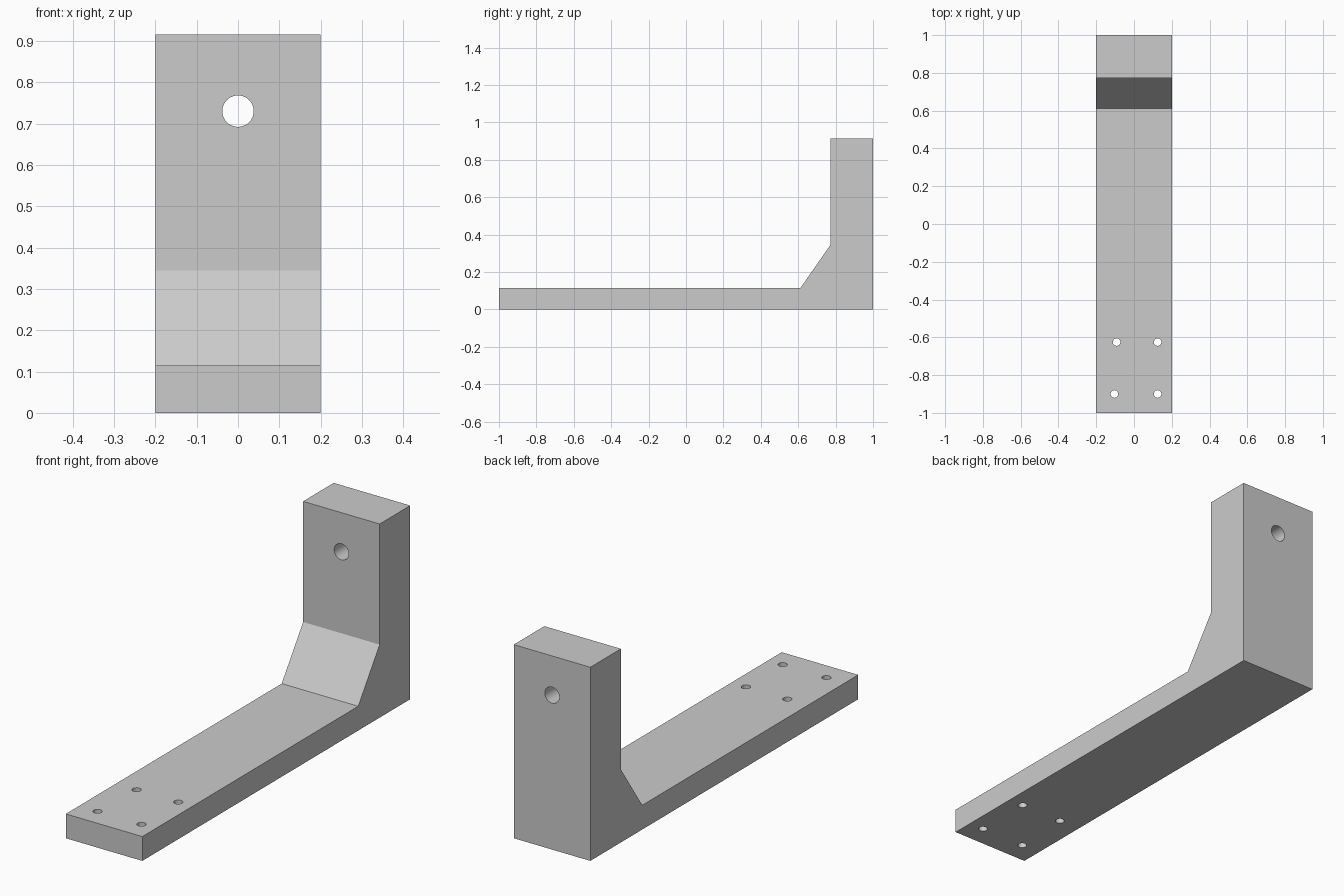
import bpy
import bmesh
from math import pi
from mathutils import Matrix, Vector

cube = bpy.data.objects.get("Cube")
if cube:
    bpy.data.objects.remove(cube, do_unlink=True)

HALF_WIDTH = 0.2


def add_object(name, bm):
    bmesh.ops.recalc_face_normals(bm, faces=bm.faces)
    mesh = bpy.data.meshes.new(name)
    bm.to_mesh(mesh)
    bm.free()
    obj = bpy.data.objects.new(name, mesh)
    bpy.context.scene.collection.objects.link(obj)
    return obj


def drill(bm, centre, radius, depth, rotation=Matrix()):
    bmesh.ops.create_cone(bm, cap_ends=True, segments=40, radius1=radius, radius2=radius,
                          depth=depth, matrix=Matrix.Translation(centre) @ rotation)


# Plain grey material
grey = bpy.data.materials.new("light_grey")
grey.use_nodes = True
colour = (0.6, 0.6, 0.6, 1)
grey.diffuse_color = colour
grey.node_tree.nodes["Principled BSDF"].inputs["Base Color"].default_value = colour

# Bracket body: side profile (y, z) with a sloped gusset, extruded across x
profile = [(-1, 0), (1, 0), (1, 0.915), (0.772, 0.915), (0.772, 0.345),
           (0.612, 0.115), (-1, 0.115)]
bm = bmesh.new()
side = bm.faces.new([bm.verts.new((-HALF_WIDTH, y, z)) for y, z in profile])
extruded = bmesh.ops.extrude_face_region(bm, geom=[side])["geom"]
bmesh.ops.translate(bm, vec=(2 * HALF_WIDTH, 0, 0),
                    verts=[v for v in extruded if isinstance(v, bmesh.types.BMVert)])
bracket = add_object("bracket", bm)
bracket.data.materials.append(grey)

# Cutters: four screw holes in the base, one larger hole through the upright
bm = bmesh.new()
for x, y in [(-0.092, -0.625), (0.125, -0.625), (-0.104, -0.9), (0.125, -0.9)]:
    drill(bm, Vector((x, y, 0.06)), 0.02, 0.3)
drill(bm, Vector((0, 0.886, 0.73)), 0.038, 0.5, Matrix.Rotation(pi / 2, 4, "X"))
cutter = add_object("hole_cutter", bm)
cutter.data.materials.append(grey)
cutter.hide_render = True

# Cut the holes, then discard the cutter
cut = bracket.modifiers.new("holes", "BOOLEAN")
cut.operation = "DIFFERENCE"
cut.solver = "EXACT"
cut.object = cutter
bpy.ops.object.select_all(action="DESELECT")
bpy.context.view_layer.objects.active = bracket
bracket.select_set(True)
bpy.ops.object.modifier_apply(modifier=cut.name)
bpy.data.objects.remove(cutter, do_unlink=True)

# Round hole walls, crisp edges elsewhere
bpy.ops.object.shade_smooth_by_angle(angle=pi / 6)
